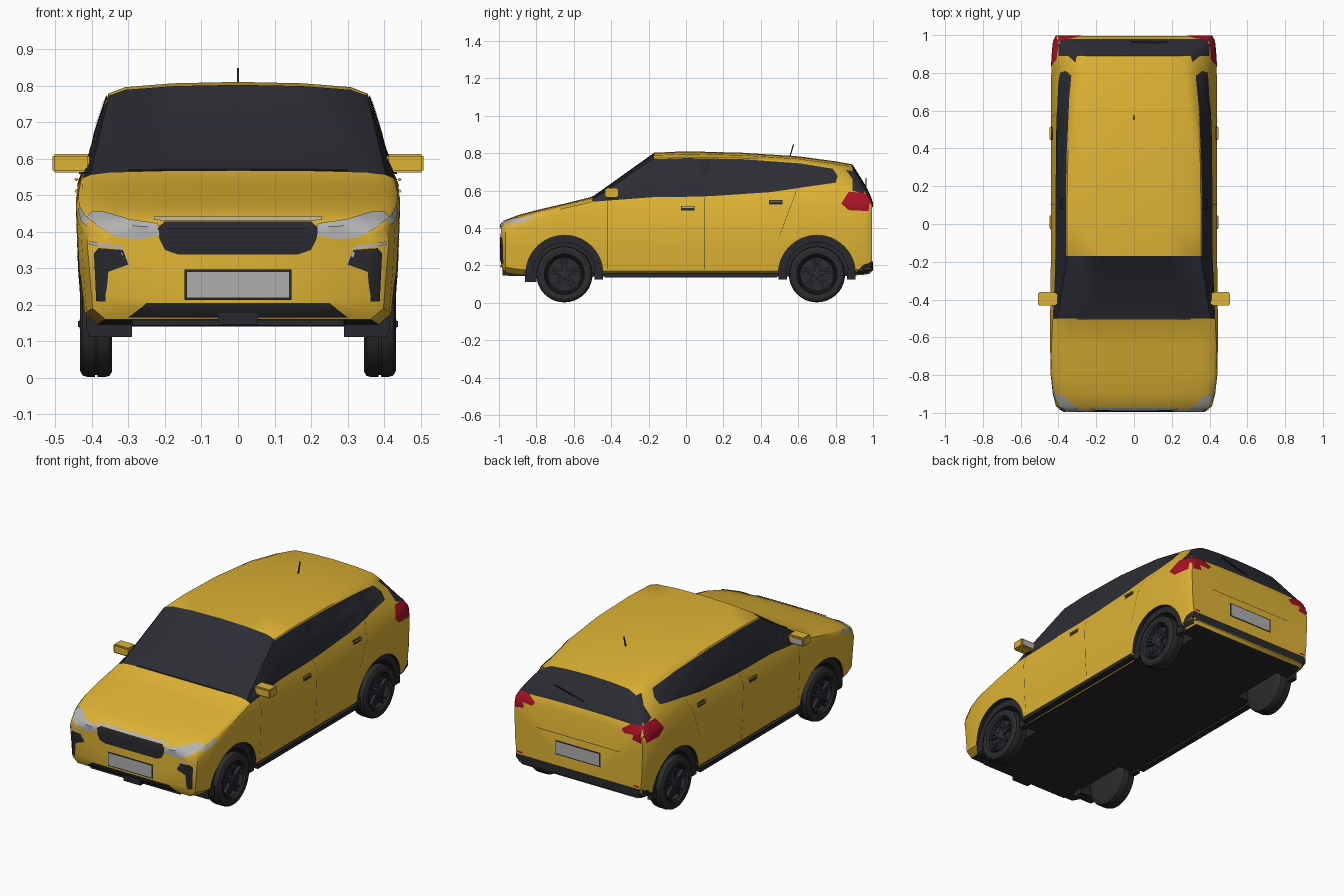
import bpy, bmesh, math
from mathutils import Vector, Matrix
from mathutils.bvhtree import BVHTree

if "Cube" in bpy.data.objects:
    bpy.data.objects.remove(bpy.data.objects["Cube"])


def material(name, r, g, b):
    m = bpy.data.materials.new(name)
    m.use_nodes = True
    m.diffuse_color = (r, g, b, 1)
    m.node_tree.nodes["Principled BSDF"].inputs["Base Color"].default_value = (r, g, b, 1)
    return m


PAINT = material("yellow paint", 0.73, 0.45, 0.034)
GLASS = material("dark glass", 0.026, 0.027, 0.036)
TRIM = material("black trim", 0.022, 0.022, 0.027)
TYRE = material("tyre rubber", 0.025, 0.025, 0.028)
SILVER = material("lamp silver", 0.45, 0.45, 0.46)
PLATE = material("plate grey", 0.42, 0.43, 0.42)
RED = material("tail lamp red", 0.4, 0.006, 0.02)


def finish(name, bm, *mats, smooth=True):
    mesh = bpy.data.meshes.new(name)
    bm.to_mesh(mesh)
    bm.free()
    for m in mats:
        mesh.materials.append(m)
    ob = bpy.data.objects.new(name, mesh)
    bpy.context.collection.objects.link(ob)
    if smooth:
        smooth_object(ob)
    return ob


def smooth_object(ob):
    bpy.ops.object.select_all(action="DESELECT")
    ob.select_set(True)
    bpy.context.view_layer.objects.active = ob
    bpy.ops.object.shade_smooth_by_angle(angle=math.radians(32))


def box(name, lo, hi, mat, bevel=0.0, turn=Matrix()):
    lo, hi = Vector(lo), Vector(hi)
    bm = bmesh.new()
    size = Matrix.Diagonal(hi - lo).to_4x4()
    bmesh.ops.create_cube(bm, size=1, matrix=turn @ Matrix.Translation((lo + hi) / 2) @ size)
    if bevel:
        bmesh.ops.bevel(bm, geom=bm.edges[:], offset=bevel, segments=2, affect="EDGES")
    return finish(name, bm, mat, smooth=bevel > 0)


def loft(bm, rings):
    rows = [[bm.verts.new(p) for p in ring] for ring in rings]
    n = len(rows[0])
    for a, b in zip(rows, rows[1:]):
        for i in range(n):
            bm.faces.new((a[i], a[(i + 1) % n], b[(i + 1) % n], b[i]))
    bm.faces.new(rows[0])
    bm.faces.new(rows[-1])
    bmesh.ops.recalc_face_normals(bm, faces=bm.faces[:])


# Body shell: y, floor, half width, shoulder z, belt x, belt z, roof edge x, roof edge z, crown z
STATIONS = [
    (-.99, .195, .375, .36, .365, .39, .34, .405, .42),
    (-.965, .16, .413, .37, .402, .41, .375, .425, .443),
    (-.9, .15, .43, .41, .42, .44, .39, .455, .468),
    (-.8, .14, .441, .44, .435, .47, .405, .485, .495),
    (-.65, .14, .444, .47, .437, .505, .4, .52, .53),
    (-.5, .14, .444, .49, .43, .54, .405, .555, .567),
    (-.17, .14, .44, .5, .412, .565, .354, .772, .802),
    (0, .14, .44, .5, .412, .565, .355, .778, .81),
    (.3, .14, .44, .51, .411, .575, .352, .773, .802),
    (.6, .14, .44, .52, .408, .6, .337, .753, .783),
    (.8, .14, .438, .53, .402, .62, .315, .724, .756),
    (.89, .145, .434, .54, .4, .6, .29, .711, .74),
    (.955, .15, .428, .53, .4, .58, .36, .61, .635),
    (.98, .155, .423, .5, .413, .545, .385, .57, .585),
    (.995, .17, .416, .47, .41, .515, .39, .53, .54),
]


def section(y, zb, w, zs, wb, zbelt, wr, zr, zt):
    half = [(0, zb), (w - .05, zb), (w - .015, zb + .03), (w - .006, .3), (w, zs), (wb, zbelt),
            ((wb + wr) / 2 + .007, (zbelt + zr) / 2), (wr, zr), (wr * .87, zr + (zt - zr) * .55),
            (wr * .5, zr + (zt - zr) * .88), (0, zt)]
    return [(x, y, z) for x, z in half] + [(-x, y, z) for x, z in half[-2:0:-1]]


# Windscreen, its pillars and the rear window are the steep bays of the shell; the floor is its underside
bm = bmesh.new()
loft(bm, [section(*s) for s in STATIONS])
for f in bm.faces:
    c = f.calc_center_median()
    if f.normal.z < -.9:
        f.material_index = 1
    elif (-.5 < c.y < -.17 and c.z > .55) or (.89 < c.y < .98 and c.z > .576):
        f.material_index = 2
skin = BVHTree.FromBMesh(bm)
body = finish("body_shell", bm, PAINT, TRIM, GLASS, smooth=False)

# Wheel arches: a shallow wide recess in the paint, then a deep well around the tyre
WHEELS = (-.65, .70)
for y in WHEELS:
    for s in (1, -1):
        for radius, inner in ((.206, .41), (.168, .3)):
            bm = bmesh.new()
            spot = Matrix.Translation((s * (inner + .1), y, .155)) @ Matrix.Rotation(math.pi / 2, 4, "Y")
            bmesh.ops.create_cone(bm, cap_ends=True, segments=48, radius1=radius, radius2=radius, depth=.2, matrix=spot)
            cutter = finish("wheel_arch_cutter", bm, TRIM, smooth=False)
            cutter.hide_render = True
            mod = body.modifiers.new("wheel arch", "BOOLEAN")
            mod.object, mod.solver, mod.material_mode = cutter, "EXACT", "TRANSFER"
            bpy.context.view_layer.objects.active = body
            bpy.ops.object.modifier_apply(modifier=mod.name)
            bpy.data.objects.remove(cutter)
smooth_object(body)


def place(axis, s, depth, a, b):
    return Vector((s * depth, a, b)) if axis == "x" else Vector((a, s * depth, b))


def panel(name, pts, axis, s, mat, lift=.004, step=.018):
    """Thin plate: an outline seen along an axis, laid over the body skin."""
    bm = bmesh.new()
    bm.faces.new([bm.verts.new((a, b, 0)) for a, b in pts])
    for k in (0, 1):
        lo, hi = min(p[k] for p in pts), max(p[k] for p in pts)
        no = Vector((1 - k, k, 0))
        for i in range(1, int((hi - lo) / step) + 1):
            bmesh.ops.bisect_plane(bm, geom=bm.verts[:] + bm.edges[:] + bm.faces[:],
                                   plane_co=no * (lo + i * step), plane_no=no)
    bmesh.ops.triangulate(bm, faces=bm.faces[:])
    out = place(axis, s, 1, 0, 0)
    for v in bm.verts:
        hit, normal, _, _ = skin.ray_cast(place(axis, s, 2, v.co.x, v.co.y), -out)
        if hit is None:
            near = .4 if axis == "x" else .96
            hit, normal, _, _ = skin.find_nearest(place(axis, s, near, v.co.x, v.co.y))
        v.co = hit + normal * lift
    bm.normal_update()
    for f in bm.faces:
        if f.normal.dot(out) < 0:
            f.normal_flip()
    return finish(name, bm, mat)


def rect(a0, a1, b0, b1):
    return [(a0, b0), (a1, b0), (a1, b1), (a0, b1)]


def both(pts):
    return pts + [(-x, z) for x, z in reversed(pts)]


# Front and rear centre details
panel("grille", both([(.165, .338), (.2, .35), (.215, .38), (.22, .41), (.2, .425)]), "y", -1, TRIM)
panel("grille_chrome", both([(.2, .426), (.23, .428), (.23, .437)]), "y", -1, SILVER, .006)
for i in range(4):
    panel("grille_slat", rect(-.19, .19, .358 + i * .016, .362 + i * .016), "y", -1, GLASS, .008)
panel("lower_intake", both([(.3, .168), (.25, .205)]), "y", -1, TRIM)
panel("rear_skirt", rect(-.41, .41, .172, .22), "y", 1, TRIM)
panel("tailgate_seam", rect(-.27, .27, .405, .408), "y", 1, TRIM)
for end, z in ((-1, .255), (1, .325)):
    panel("plate_frame", rect(-.147, .147, z - .042, z + .042), "y", end, TRIM, .005)
    panel("number_plate", rect(-.139, .139, z - .035, z + .035), "y", end, PLATE, .008)
box("front_lip", (-.29, -.95, .143), (.29, -.8, .168), TRIM)
box("tow_cover", (-.055, -.982, .145), (.055, -.94, .2), TRIM)
box("front_wiper", (-.3, -.506, .567), (.3, -.494, .571), TRIM)
box("rear_wiper", (-.1, -.003, -.003), (.1, .003, .003), TRIM, 0,
    Matrix.Translation((.08, .962, .64)) @ Matrix.Rotation(-.25, 4, "Y"))

# Details repeated on both sides
window = [(-.485, .56), (.1, .567), (.45, .59), (.6, .612), (.8, .64), (.81, .675), (.785, .714),
          (.6, .744), (.3, .766), (0, .772), (-.172, .766)]
lamp = [(.215, .392), (.22, .42), (.3, .432), (.37, .453), (.4, .453), (.412, .437), (.38, .41), (.33, .385), (.27, .378)]
lamp_side = [(-.94, .415), (-.92, .437), (-.82, .466), (-.81, .458), (-.87, .432)]
vent = [(.3, .31), (.315, .35), (.38, .355), (.392, .34), (.386, .21), (.362, .21), (.355, .29)]
brow = [(.298, .315), (.32, .36), (.405, .373), (.405, .365), (.325, .352), (.306, .31)]
tail_side = [(.83, .53), (.87, .592), (.95, .586), (.982, .55), (.975, .49), (.87, .495)]
tail_back = [(.28, .545), (.33, .58), (.4, .58), (.415, .54), (.408, .49), (.35, .5), (.36, .53), (.3, .525)]
for s in (1, -1):
    tag = "left_" if s > 0 else "right_"
    panel(tag + "side_windows", window, "x", s, GLASS)
    panel(tag + "window_pillar", rect(.08, .13, .69, .755), "x", s, TRIM, .007)
    panel(tag + "quarter_glass", [(.855, .708), (.892, .702), (.94, .61), (.93, .603)], "x", s, GLASS, .003)
    panel(tag + "tail_lamp_side", tail_side, "x", s, RED, .003)
    panel(tag + "headlamp_side", lamp_side, "x", s, SILVER, .003)
    panel(tag + "rear_skirt_side", [(.9, .155), (.985, .16), (.985, .215), (.95, .205)], "x", s, TRIM)
    for y in (-.42, .1):
        panel(tag + "door_seam", rect(y, y + .002, .18, .56), "x", s, TRIM, .002)
    panel(tag + "rear_door_seam", [(.5, .36), (.502, .36), (.592, .6), (.59, .6)], "x", s, TRIM, .002)
    for y, z in ((.01, .505), (.48, .537)):
        panel(tag + "handle_recess", rect(y - .036, y + .036, z - .013, z + .011), "x", s, TRIM)
        box(tag + "door_handle", (s * .442 - .006, y - .034, z + .002), (s * .442 + .006, y + .034, z + .01), PAINT, .003)
    for pts, name, mat in ((lamp, "headlamp", SILVER), (vent, "fog_vent", TRIM), (brow, "vent_chrome", SILVER),
                           (tail_back, "tail_lamp_back", RED)):
        panel(tag + name, [(s * x, z) for x, z in pts], "y", 1 if mat is RED else -1, mat)
    panel(tag + "rear_reflector", rect(*sorted((s * .36, s * .395)), .228, .238), "y", 1, RED)
    box(tag + "sill", (s * .42 - .018, -.44, .135), (s * .42 + .018, .49, .16), TRIM, .004)
    box(tag + "front_flap", (s * .35 - .06, -.86, .112), (s * .35 + .06, -.8, .165), TRIM)
    box(tag + "mirror", (s * .457 - .051, -.432, .562), (s * .457 + .051, -.362, .613), PAINT, .006)
    box(tag + "mirror_glass", (s * .465 - .036, -.364, .57), (s * .465 + .036, -.36, .604), SILVER)
    box(tag + "mirror_foot", (s * .415 - .02, -.42, .558), (s * .415 + .02, -.38, .57), TRIM)


# Wheels
def lathe(name, profile, y, s, mat):
    bm = bmesh.new()
    turn = [i * math.tau / 48 for i in range(48)]
    loft(bm, [[(s * x, y + r * math.cos(t), .152 + r * math.sin(t)) for t in turn] for x, r in profile])
    return finish(name, bm, mat)


tyre = [(.345, .09), (.345, .135), (.352, .147), (.365, .15), (.384, .15), (.385, .144), (.391, .144),
        (.392, .15), (.41, .15), (.425, .146), (.433, .132), (.431, .108), (.42, .1), (.4, .095)]
rim = [(.35, .09), (.424, .104), (.43, .1), (.424, .093), (.395, .089), (.39, .01)]
for y in WHEELS:
    for s in (1, -1):
        tag = ("front_" if y < 0 else "rear_") + ("left_" if s > 0 else "right_")
        for d in (-.183, .183):
            box(tag + "arch_foot", (s * .4 - .015, y + d - .023, .125), (s * .4 + .015, y + d + .023, .17), TRIM)
        lathe(tag + "tyre", tyre, y, s, TYRE)
        lathe(tag + "rim", rim, y, s, TRIM)
        lathe(tag + "hub_cap", [(.39, .026), (.42, .024), (.424, .012)], y, s, GLASS)
        for i in range(5):
            for d in (-.16, .16):
                turn = Matrix.Translation((s * .412, y, .152)) @ Matrix.Rotation(i * math.tau / 5 + d, 4, "X")
                box(tag + "spoke", (-.009, -.006, .015), (.009, .006, .096), GLASS, 0, turn)

# Roof aerial
box("aerial", (-.003, -.003, 0), (.003, .003, .072), TRIM, 0,
    Matrix.Translation((0, .555, .778)) @ Matrix.Rotation(-.28, 4, "X"))
